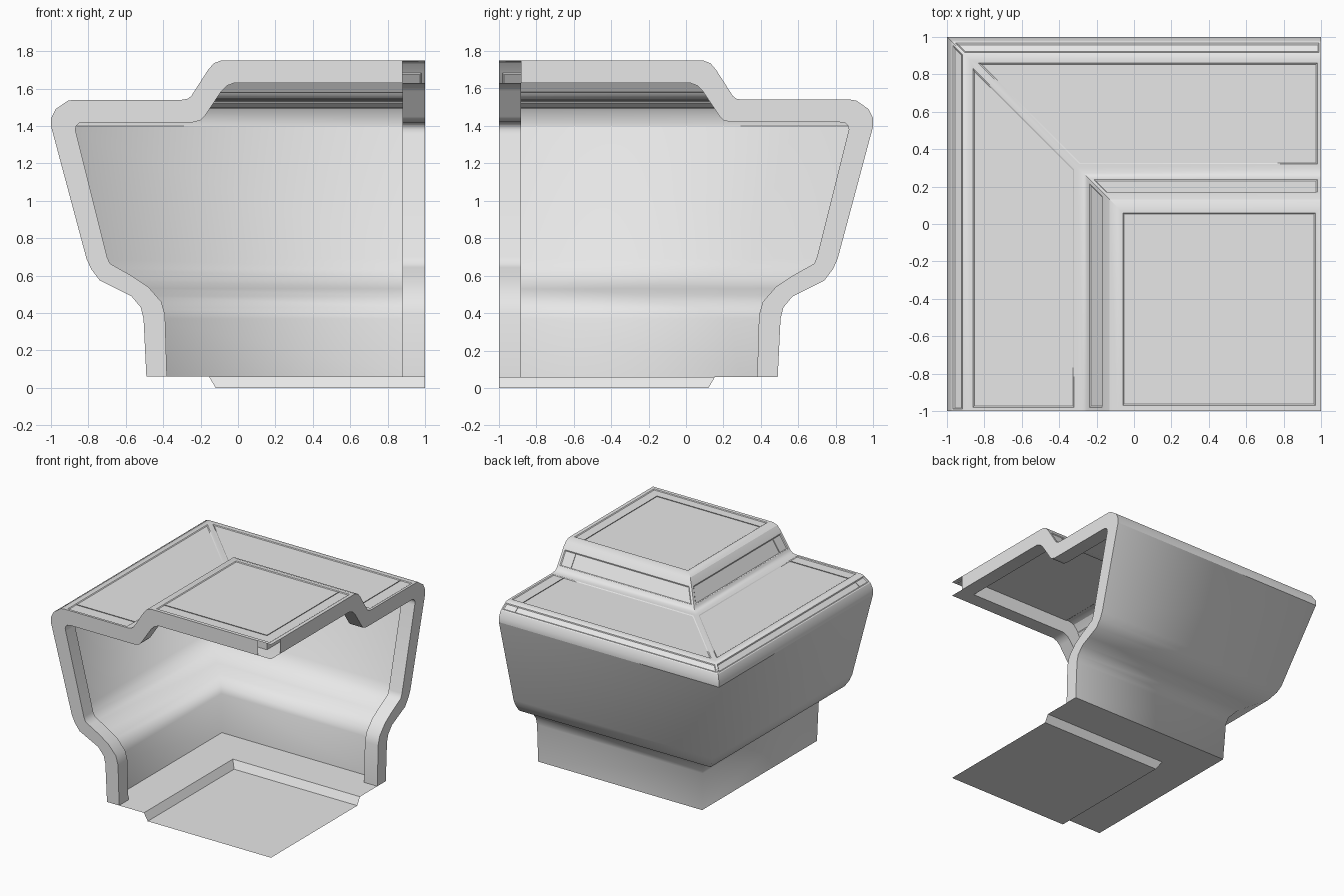
import bpy, bmesh

cube = bpy.data.objects.get("Cube")
if cube:
    bpy.data.objects.remove(cube, do_unlink=True)

grey = bpy.data.materials.new("light_grey")
grey.use_nodes = True
grey.diffuse_color = (0.8, 0.8, 0.8, 1)
grey.node_tree.nodes["Principled BSDF"].inputs["Base Color"].default_value = (0.8, 0.8, 0.8, 1)

# Profiles as (distance from the inner corner, height)
TOP = [(0, 1.75), (1.09, 1.75), (1.13, 1.735), (1.16, 1.70), (1.25, 1.56), (1.27, 1.545),
       (1.30, 1.54), (1.88, 1.54), (1.91, 1.535), (1.975, 1.49), (2.0, 1.44), (2.0, 1.40)]
WALL = [(2.0, 1.40), (1.81, 0.69), (1.785, 0.635), (1.74, 0.575), (1.65, 0.53),
        (1.57, 0.49), (1.52, 0.43), (1.505, 0.37), (1.49, 0.06)]
FLOOR = [(1.49, 0.06), (1.155, 0.06), (1.12, 0.0), (0, 0.0)]
RIB = [(0, 1.63), (1.02, 1.63), (1.06, 1.615), (1.09, 1.585), (1.18, 1.45), (1.20, 1.43),
       (1.24, 1.42), (1.82, 1.42), (1.85, 1.415), (1.865, 1.40), (1.87, 1.38), (1.865, 1.36),
       (1.70, 0.70), (1.685, 0.665), (1.65, 0.645), (1.57, 0.60), (1.48, 0.54),
       (1.41, 0.46), (1.39, 0.39), (1.38, 0.06)]
DEPTH = 0.12


def finish(name, bm, angle=None):
    mesh = bpy.data.meshes.new(name)
    bm.to_mesh(mesh)
    bm.free()
    ob = bpy.data.objects.new(name, mesh)
    bpy.context.collection.objects.link(ob)
    mesh.materials.append(grey)
    bpy.ops.object.select_all(action='DESELECT')
    ob.select_set(True)
    bpy.context.view_layer.objects.active = ob
    if angle is None:
        bpy.ops.object.shade_smooth()
    else:
        bpy.ops.object.shade_smooth_by_angle(angle=angle)
    return ob


def mitred_shell(name, profile, panels={}, angle=None):
    """Sweep a profile round the square corner; panels maps segment to margin."""
    bm = bmesh.new()
    rings = []
    for r, z in profile:
        pts = [(1, -1)] if r == 0 else [(1 - r, -1), (1 - r, r - 1), (1, r - 1)]
        rings.append([bm.verts.new((x, y, z)) for x, y in pts])
    segments = []
    for a, b in zip(rings, rings[1:]):
        if len(a) == 1:
            loops = [[a[0], b[2], b[1], b[0]]]
        elif len(b) == 1:
            loops = [[a[0], a[1], a[2], b[0]]]
        else:
            loops = [[a[k], a[k + 1], b[k + 1], b[k]] for k in (0, 1)]
        segments.append([bm.faces.new(loop) for loop in loops])
    bm.normal_update()
    # Shallow grooves framing each flat panel
    for seg, margin in panels.items():
        for thick, depth in ((margin, 0), (0.007, -0.005)):
            bmesh.ops.inset_individual(bm, faces=segments[seg], thickness=thick,
                                       depth=depth, use_even_offset=True)
    return finish(name, bm, angle)


def end_rib(name, mirrored):
    """Hollow rib just inside one open edge."""
    bm = bmesh.new()
    outer = TOP + WALL[1:]

    def vert(r, y, z):
        x = 1 - r
        return bm.verts.new((-y, -x, z) if mirrored else (x, y, z))

    def strip(a, b):
        for i in range(len(a) - 1):
            loop = [a[i], a[i + 1], b[i + 1], b[i]]
            bm.faces.new(loop[::-1] if mirrored else loop)

    def line(profile, y, start):
        return [vert(max(r, start), y, z) for r, z in profile]

    back = DEPTH - 1
    strip(line(outer, -1, DEPTH), line(RIB, -1, DEPTH))
    strip(line(RIB, -1, 0), line(RIB, back, 0))
    strip(line(RIB, back, DEPTH), line(outer, back, DEPTH))
    return finish(name, bm, 0.7)


mitred_shell("stepped_lid", TOP, {0: 0.03, 3: 0.02, 6: 0.02, 8: 0.01}, 0.5)
mitred_shell("curved_wall", WALL)
mitred_shell("floor_tray", FLOOR, {}, 0.5)
end_rib("front_rib", False)
end_rib("side_rib", True)
